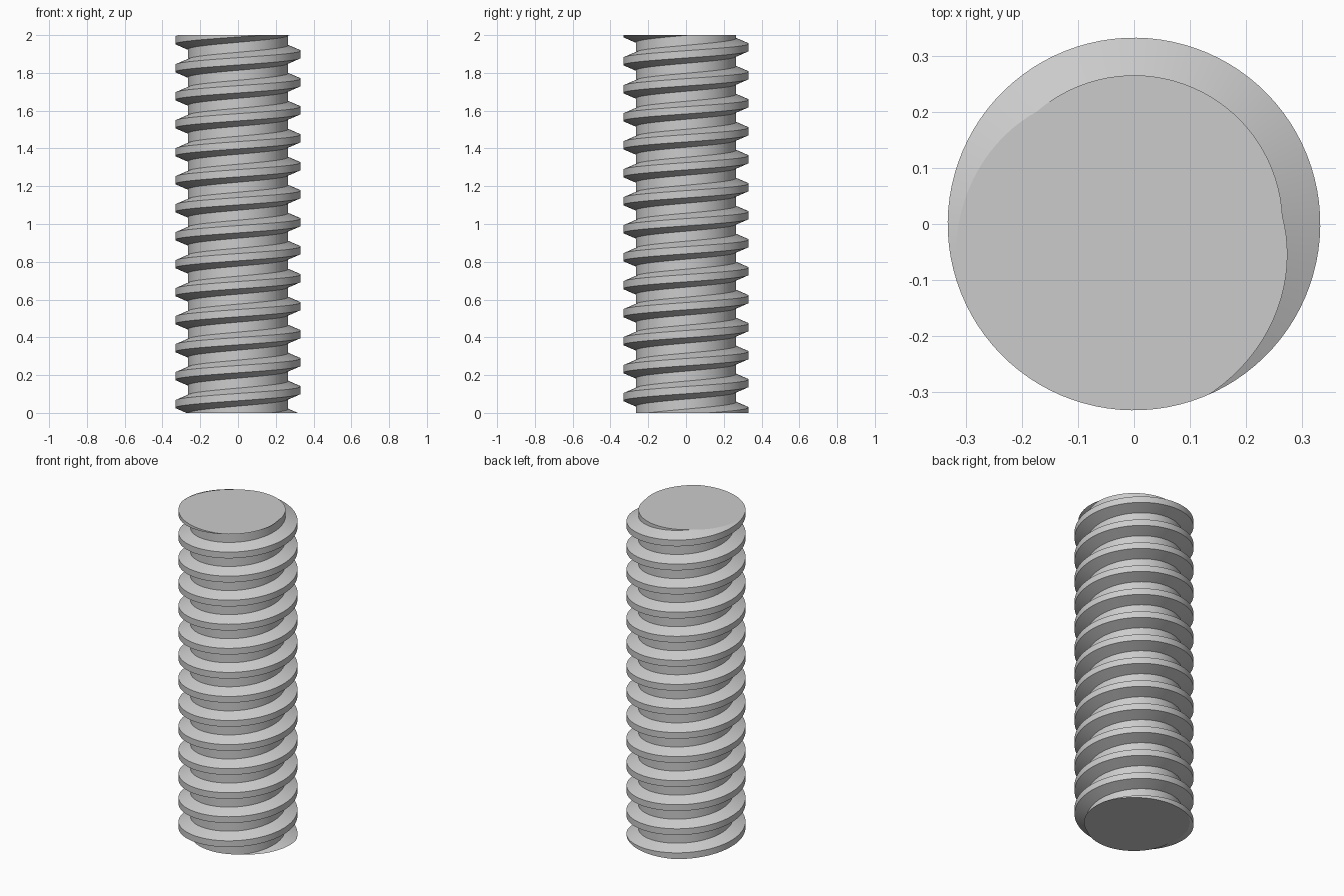
import bpy
import bmesh
import math

cube = bpy.data.objects.get("Cube")
if cube:
    bpy.data.objects.remove(cube, do_unlink=True)

LENGTH = 2.0
PITCH = LENGTH / 13.5
ROOT_R, CREST_R = 0.265, 0.332
FLANK, CREST = 0.0285, 0.0385
STEPS = 96            # segments per turn
TURNS = 18            # overshoots both ends, then trimmed flat
PHASE = math.radians(3)

# Thread profile from bottom to top: (radius, height)
profile = [(ROOT_R, 0), (CREST_R, FLANK),
           (CREST_R, FLANK + CREST), (ROOT_R, 2 * FLANK + CREST)]

# Sweep the profile along a right-handed helix
bm = bmesh.new()
rings = []
for k in range(TURNS * STEPS):
    a = 2 * math.pi * k / STEPS + PHASE
    base = LENGTH + PITCH * (k / STEPS - 16)
    rings.append([bm.verts.new((r * math.cos(a), r * math.sin(a), base + dz))
                  for r, dz in profile])

for k in range(len(rings) - 1):
    here, ahead = rings[k], rings[k + 1]
    # Lower flank, crest and upper flank
    for i in range(3):
        bm.faces.new((here[i], ahead[i], ahead[i + 1], here[i + 1]))
    # Root band up to the next turn
    if k + STEPS + 1 < len(rings):
        above, above_ahead = rings[k + STEPS], rings[k + STEPS + 1]
        bm.faces.new((here[3], ahead[3], above_ahead[0], above[0]))

# Trim both ends flat and cap them
for z, direction in ((0, -1), (LENGTH, 1)):
    bmesh.ops.bisect_plane(bm, geom=bm.verts[:] + bm.edges[:] + bm.faces[:],
                           dist=1e-6, plane_co=(0, 0, z),
                           plane_no=(0, 0, direction), clear_outer=True)
bmesh.ops.remove_doubles(bm, verts=bm.verts[:], dist=1e-5)
for z in (0, LENGTH):
    rim = [e for e in bm.edges if e.is_boundary
           and all(abs(v.co.z - z) < 1e-4 for v in e.verts)]
    # A fan from the axis closes the end
    centre = bm.verts.new((0, 0, z))
    for e in rim:
        bm.faces.new((e.verts[0], e.verts[1], centre))
bmesh.ops.recalc_face_normals(bm, faces=bm.faces[:])

mesh = bpy.data.meshes.new("threaded_rod")
bm.to_mesh(mesh)
bm.free()
rod = bpy.data.objects.new("threaded_rod", mesh)
bpy.context.collection.objects.link(rod)

# Plain grey metal
grey = bpy.data.materials.new("grey")
grey.use_nodes = True
colour = (0.6, 0.6, 0.6, 1)
grey.diffuse_color = colour
grey.node_tree.nodes["Principled BSDF"].inputs["Base Color"].default_value = colour
mesh.materials.append(grey)

# Smooth around the helix, crisp along the thread edges
bpy.ops.object.select_all(action='DESELECT')
rod.select_set(True)
bpy.context.view_layer.objects.active = rod
bpy.ops.object.shade_smooth_by_angle(angle=math.radians(20))
